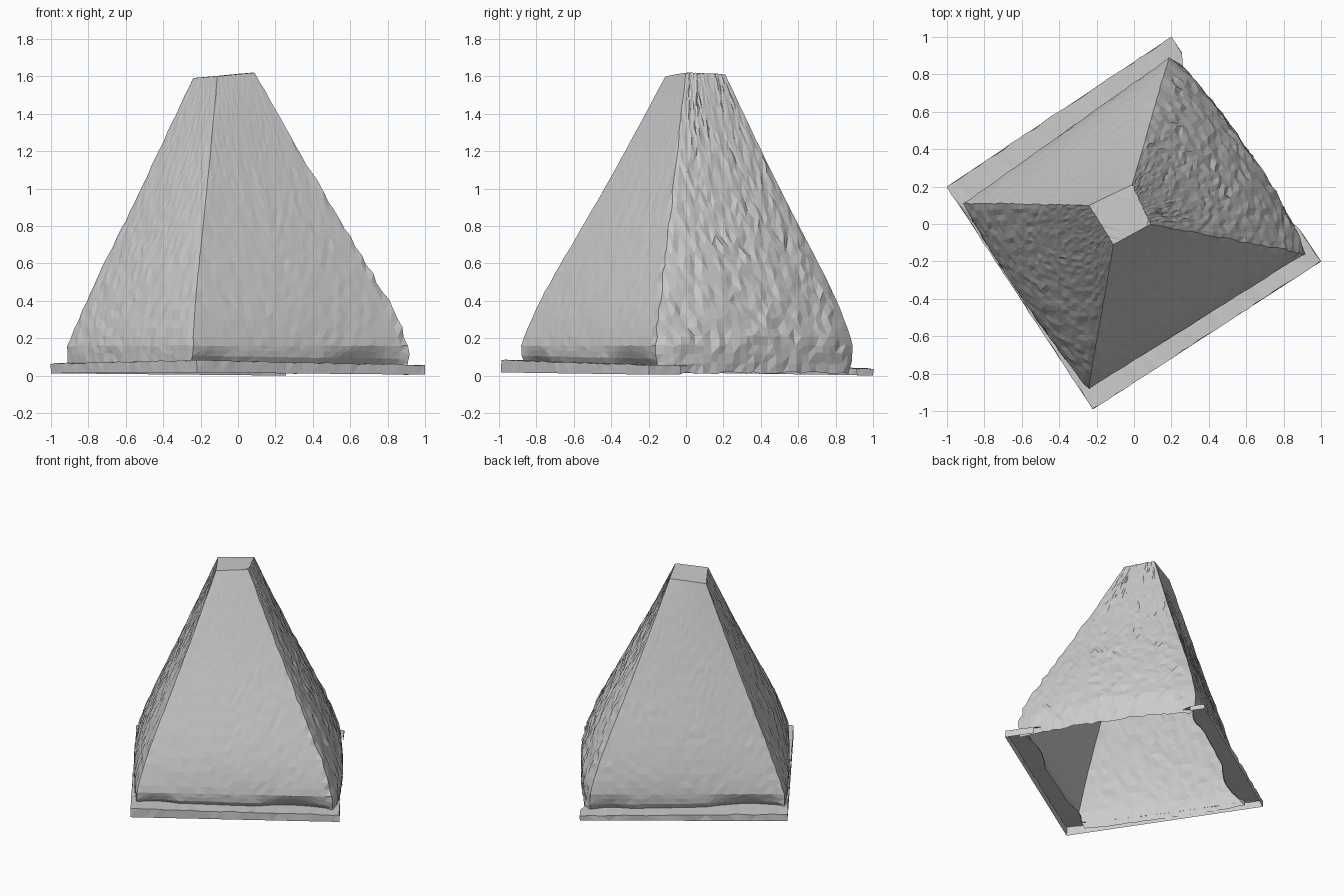
import bpy, bmesh, math, random
from mathutils import Vector

random.seed(4)
cube = bpy.data.objects.get("Cube")
if cube:
    bpy.data.objects.remove(cube)

N = 28      # samples along each side
ROWS = 30   # rows up the slope
LIP = 0.16  # height where the slope begins

stone = bpy.data.materials.new("pale grey stone")
stone.use_nodes = True
GREY = (0.6, 0.6, 0.6, 1)
stone.diffuse_color = GREY
stone.node_tree.nodes["Principled BSDF"].inputs["Base Color"].default_value = GREY

# Corners in order: front, left, back, right
PLATE = [Vector(p) for p in ((-.22, -.99), (1, -.2), (.2, 1), (-1, .2))]
FOOT = [Vector(p) for p in ((-.24, -.88), (.91, -.16), (.19, .89), (-.91, .11))]
TOP = [Vector(p) for p in ((-.11, -.11), (.09, 0), (-.01, .21), (-.24, .10))]
TOP_Z = (1.6, 1.62, 1.61, 1.59)
BOW = (.35, .35, .35, .15)         # swelling of each ridge low down
ROUGH = (.002, .009, .002, .005)   # chipped sides alternate with smooth ones
BULGE = (.0, .065, .0, .025)


def outward(side):
    edge = PLATE[(side + 1) % 4] - PLATE[side]
    return Vector((edge.y, -edge.x)).normalized()


def jitter(amount):
    return Vector([random.uniform(-amount, amount) for _ in range(3)])


def plate_top(p):
    return .06 - .008 * p.x - .022 * p.y


def plate_bottom(p):
    return .009 - .005 * p.x - .007 * p.y


def slope_point(side, s, t):
    """Point on a sloping side: s runs along it, t runs up it."""
    nxt = (side + 1) % 4
    p = FOOT[side].lerp(FOOT[nxt], s).lerp(TOP[side].lerp(TOP[nxt], s), t)
    bow = (1 - s) * BOW[side] + s * BOW[nxt]
    p += p.normalized() * bow * t * (1 - t) ** 4
    p += outward(side) * BULGE[side] * (4 * s * (1 - s)) ** .7 * (1 - t)
    z = LIP + ((1 - s) * TOP_Z[side] + s * TOP_Z[nxt] - LIP) * t
    return Vector((p.x, p.y, z))


def dent(s):
    """Worn hollows under the lip, near both ends of a smooth side."""
    if s < .2:
        return .6 * math.sin(math.pi * s / .2)
    return math.sin(math.pi * (s - .6) / .4) if s > .6 else 0


def foot_point(side, s, drop):
    """Point below the slope: smooth sides tuck under, rough sides drop straight."""
    p = slope_point(side, s, 0)
    if side % 2:
        end = .015 if side == 1 else .03
        return Vector((p.x, p.y, LIP + (end - LIP) * drop))
    tuck = .045 * dent(s) * drop + .02 * max(0, drop - .6) / .4
    flat = p.xy - outward(side) * tuck
    end = plate_top(flat) - .005
    return Vector((flat.x, flat.y, LIP + (end - LIP) * drop))


def ring(fn):
    return [fn(side, i / N) for side in range(4) for i in range(N)]


def roughen(points, scale=1):
    return [p + jitter(ROUGH[i // N] * scale) for i, p in enumerate(points)]


def loft(name, rings, cap=False, gap=()):
    """Skin between rings, leaving out the columns listed in gap."""
    bm = bmesh.new()
    rows = [[bm.verts.new(p) for p in r] for r in rings]
    for low, high in zip(rows, rows[1:]):
        for i in range(len(low)):
            if i in gap:
                continue
            j = (i + 1) % len(low)
            bm.faces.new((low[i], low[j], high[j], high[i]))
    if cap:
        bm.faces.new(rows[-1])
    bmesh.ops.triangulate(bm, faces=bm.faces[:])
    loose = [v for v in bm.verts if not v.link_faces]
    bmesh.ops.delete(bm, geom=loose, context='VERTS')
    mesh = bpy.data.meshes.new(name)
    bm.to_mesh(mesh)
    bm.free()
    mesh.materials.append(stone)
    bpy.context.collection.objects.link(bpy.data.objects.new(name, mesh))


# Hollow tapered body, open underneath
body = [roughen(ring(lambda a, s, d=d: foot_point(a, s, d)), .8) for d in (1, .65, .3)]
body += [roughen(ring(lambda a, s, t=r / ROWS: slope_point(a, s, t)),
                 1 - .7 * r / ROWS) for r in range(ROWS + 1)]
loft("pyramid_body", body, cap=True)


# Thin square flange around the foot: rim, then flat top in to the body
def rim_point(side, s, height):
    p = PLATE[side].lerp(PLATE[(side + 1) % 4], s)
    return Vector((p.x, p.y, height(p)))


def inner_point(side, s):
    p = foot_point(side, s, 1)
    rim = rim_point(side, s, plate_top)
    # keep the inner edge inside the rim where the body bulges past it
    over = (p.xy - rim.xy).dot(outward(side)) + .005
    flat = p.xy - outward(side) * max(0, over)
    return Vector((flat.x, flat.y, plate_top(flat)))


bottom = ring(lambda a, s: rim_point(a, s, plate_bottom))
upper = [p + jitter(.004) for p in ring(lambda a, s: rim_point(a, s, plate_top))]
# the flange is broken away along most of the back left side
broken = range(N + N // 7, 2 * N - N // 12)
loft("base_flange", [bottom, upper, ring(inner_point)], gap=broken)
